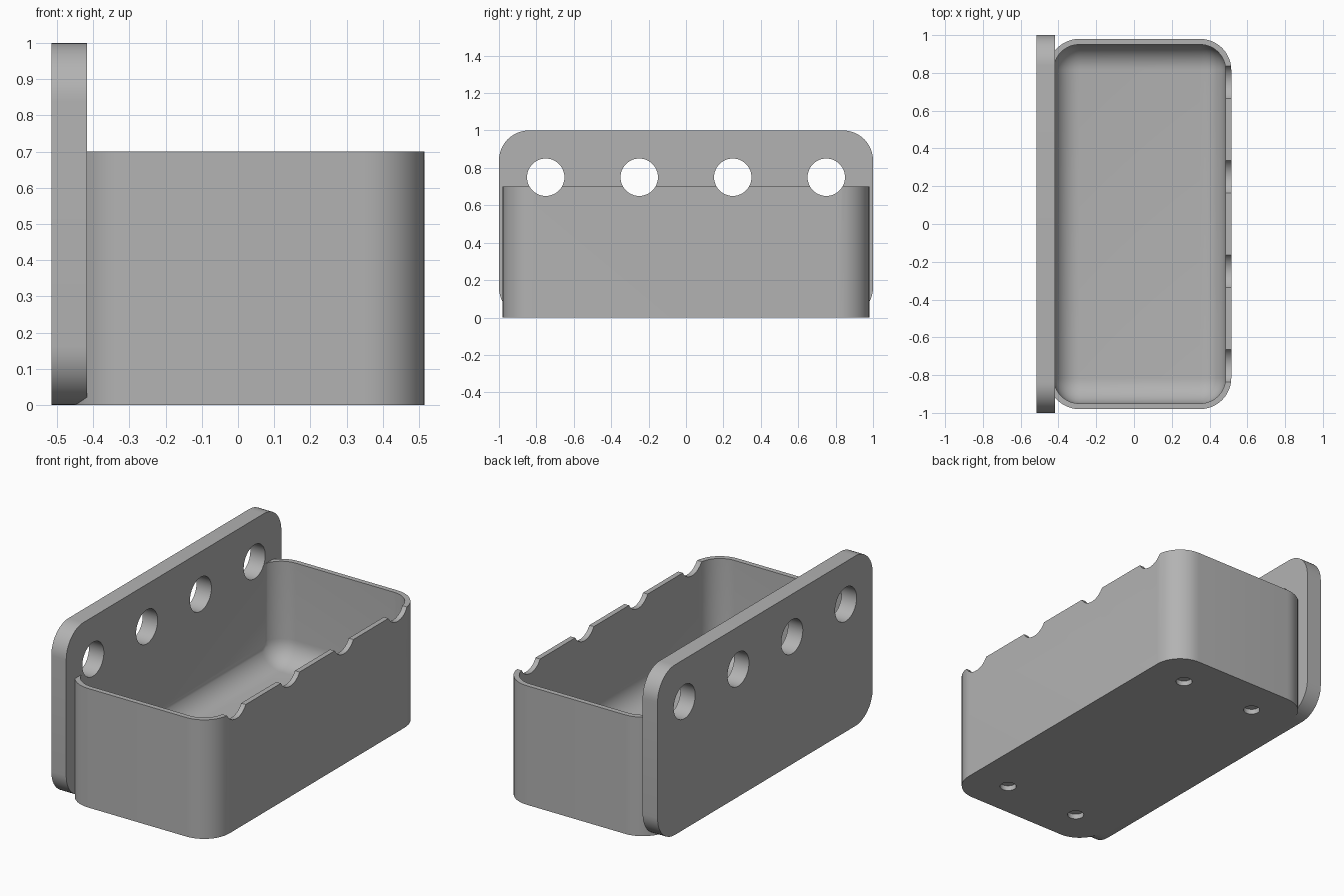
import bpy
import bmesh
import math
from mathutils import Matrix

if "Cube" in bpy.data.objects:
    bpy.data.objects.remove(bpy.data.objects["Cube"], do_unlink=True)

grey = bpy.data.materials.new("plain grey")
grey.use_nodes = True
COLOUR = (0.45, 0.45, 0.45, 1)
grey.diffuse_color = COLOUR
grey.node_tree.nodes["Principled BSDF"].inputs["Base Color"].default_value = COLOUR


def finish(bm, name):
    mesh = bpy.data.meshes.new(name)
    bmesh.ops.recalc_face_normals(bm, faces=bm.faces)
    bm.to_mesh(mesh)
    bm.free()
    mesh.materials.append(grey)
    obj = bpy.data.objects.new(name, mesh)
    bpy.context.collection.objects.link(obj)
    return obj


def rounded_box(name, low, high, radius, axis, round_floor=False):
    """Box with rounded edges along one axis, optionally round the floor too."""
    bm = bmesh.new()
    bmesh.ops.create_cube(bm, size=1)
    for v in bm.verts:
        v.co = [high[i] if v.co[i] > 0 else low[i] for i in range(3)]

    def chosen(edge):
        a, b = (v.co for v in edge.verts)
        along = abs(a[axis] - b[axis]) > 0.001
        on_floor = max(a.z, b.z) < low[2] + 0.001
        return along or (round_floor and on_floor)

    bmesh.ops.bevel(bm, geom=[e for e in bm.edges if chosen(e)], offset=radius,
                    offset_type='OFFSET', segments=12, profile=0.5,
                    affect='EDGES', clamp_overlap=False)
    return finish(bm, name)


def cylinders(name, centres, radius, depth, rotation):
    bm = bmesh.new()
    for c in centres:
        bmesh.ops.create_cone(bm, cap_ends=True, segments=48, radius1=radius,
                              radius2=radius, depth=depth,
                              matrix=Matrix.Translation(c) @ rotation)
    return finish(bm, name)


def combine(target, other, operation):
    """Apply a boolean and discard the helper."""
    mod = target.modifiers.new(operation.lower(), 'BOOLEAN')
    mod.operation = operation
    mod.solver = 'EXACT'
    mod.object = other
    bpy.context.view_layer.objects.active = target
    bpy.ops.object.modifier_apply(modifier=mod.name)
    bpy.data.objects.remove(other, do_unlink=True)


# Tray hollowed by a cavity with a rounded floor
bin_body = rounded_box("wall_bin", (-0.455, -0.98, 0), (0.515, 0.98, 0.7), 0.165, 2)
cavity = rounded_box("cavity", (-0.425, -0.95, 0.11), (0.485, 0.95, 0.9), 0.135, 2, True)
combine(bin_body, cavity, 'DIFFERENCE')

# Upright mounting plate
plate = rounded_box("back_plate", (-0.515, -1, 0), (-0.418, 1, 1), 0.16, 0)
combine(bin_body, plate, 'UNION')

# Round holes drilled through the plate, notching the opposite rim
drill = cylinders("drill", [(0, y, 0.75) for y in (-0.75, -0.25, 0.25, 0.75)],
                  0.1, 2, Matrix.Rotation(math.pi / 2, 4, 'Y'))
combine(bin_body, drill, 'DIFFERENCE')

# Shallow round recesses in the underside
recess = cylinders("recess", [(0.03 + sx * 0.245, sy * 0.76, 0)
                              for sx in (-1, 1) for sy in (-1, 1)],
                   0.045, 0.06, Matrix.Identity(4))
combine(bin_body, recess, 'DIFFERENCE')

# Smooth curves, crisp rims
bpy.ops.object.select_all(action='DESELECT')
bin_body.select_set(True)
bpy.context.view_layer.objects.active = bin_body
bpy.ops.object.shade_smooth_by_angle(angle=math.radians(30))
